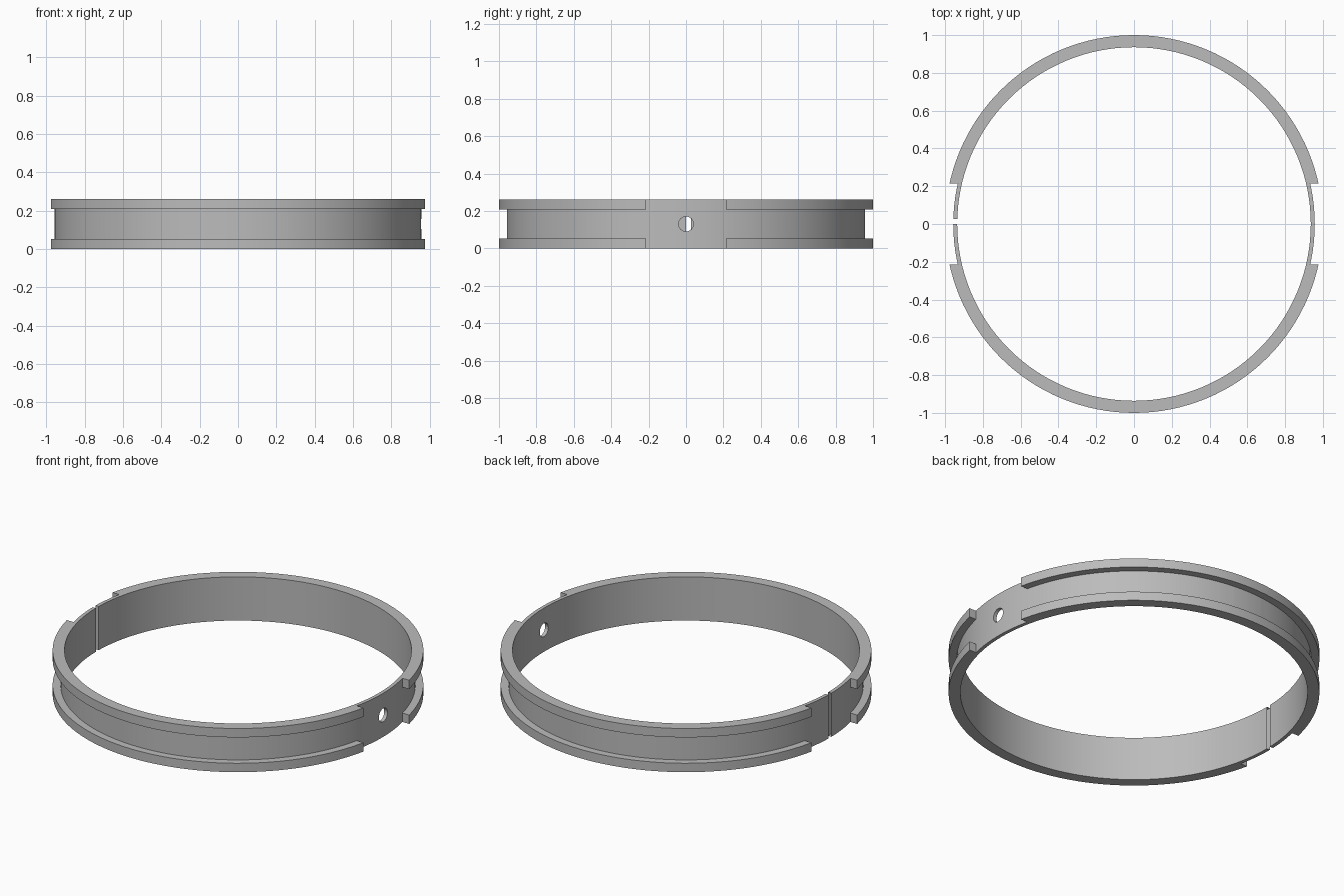
import bpy, bmesh, math

if "Cube" in bpy.data.objects:
    bpy.data.objects.remove(bpy.data.objects["Cube"], do_unlink=True)

SEGMENTS = 128
HEIGHT = 0.26
INNER, WEB, OUTER = 0.936, 0.957, 1.0
FLANGE = 0.053
NOTCH = 0.215

grey = bpy.data.materials.new("plain grey")
grey.use_nodes = True
grey.diffuse_color = (0.5, 0.5, 0.5, 1)
grey.node_tree.nodes["Principled BSDF"].inputs["Base Color"].default_value = (0.5, 0.5, 0.5, 1)


def add_object(name, bm):
    bmesh.ops.recalc_face_normals(bm, faces=bm.faces)
    mesh = bpy.data.meshes.new(name)
    bm.to_mesh(mesh)
    bm.free()
    mesh.materials.append(grey)
    obj = bpy.data.objects.new(name, mesh)
    bpy.context.collection.objects.link(obj)
    return obj


def ring(name, r_in, r_out, z0, z1):
    """Rectangular section turned about the z axis."""
    bm = bmesh.new()
    section = [(r_in, z0), (r_out, z0), (r_out, z1), (r_in, z1)]
    loops = []
    for i in range(SEGMENTS):
        a = math.tau * i / SEGMENTS
        loops.append([bm.verts.new((r * math.cos(a), r * math.sin(a), z)) for r, z in section])
    for i, a in enumerate(loops):
        b = loops[(i + 1) % SEGMENTS]
        for k in range(4):
            m = (k + 1) % 4
            bm.faces.new((a[k], a[m], b[m], b[k]))
    return add_object(name, bm)


def box(name, center, size):
    bm = bmesh.new()
    bmesh.ops.create_cube(bm, size=1)
    bmesh.ops.scale(bm, vec=size, verts=bm.verts)
    bmesh.ops.translate(bm, vec=center, verts=bm.verts)
    return add_object(name, bm)


def combine(obj, other, operation):
    """Apply a boolean and discard the helper."""
    mod = obj.modifiers.new(operation.lower(), "BOOLEAN")
    mod.operation = operation
    mod.solver = "EXACT"
    mod.object = other
    bpy.context.view_layer.objects.active = obj
    bpy.ops.object.modifier_apply(modifier=mod.name)
    bpy.data.objects.remove(other, do_unlink=True)


# Thin band, with a rim at top and bottom interrupted on both sides
band = ring("channel_ring", INNER, WEB, 0, HEIGHT)
for name, z in (("lower_rim", 0), ("upper_rim", HEIGHT - FLANGE)):
    rim = ring(name, (INNER + WEB) / 2, OUTER, z, z + FLANGE)
    combine(rim, box("rim_gap", (0, 0, HEIGHT / 2), (3, 2 * NOTCH, 1)), "DIFFERENCE")
    combine(band, rim, "UNION")

# Split through the band on the right side
combine(band, box("split", (-0.95, 0.013, HEIGHT / 2), (0.2, 0.026, 1)), "DIFFERENCE")

# Round hole through the band on the left side
bm = bmesh.new()
bmesh.ops.create_cone(bm, cap_ends=True, segments=32, radius1=0.04, radius2=0.04, depth=0.2)
hole = add_object("hole", bm)
hole.rotation_euler.y = math.pi / 2
hole.location = (0.95, 0, HEIGHT / 2)
bpy.context.view_layer.update()
combine(band, hole, "DIFFERENCE")

bpy.ops.object.select_all(action="DESELECT")
band.select_set(True)
bpy.context.view_layer.objects.active = band
bpy.ops.object.shade_smooth_by_angle(angle=math.radians(30))
